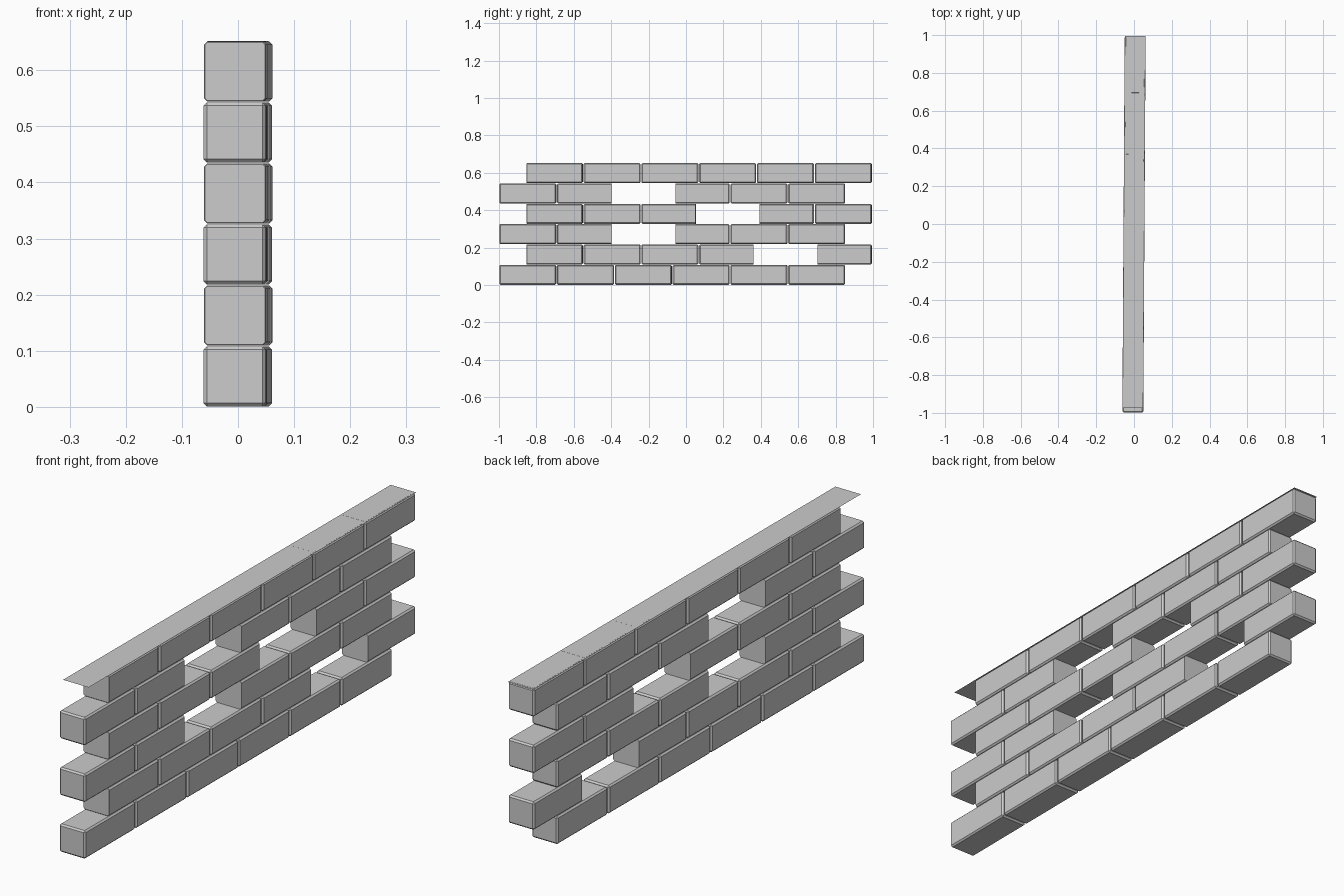
import bpy, bmesh, math
from mathutils import Matrix, Vector

if "Cube" in bpy.data.objects:
    bpy.data.objects.remove(bpy.data.objects["Cube"])

PITCH_Y, PITCH_Z = 0.309, 0.1087      # brick spacing along the wall / per course
LENGTH, WIDTH, HEIGHT = 0.304, 0.111, 0.1075
BEVEL = 0.006
MISSING = {(1, 4), (2, 2), (3, 3), (4, 2)}   # (course, brick) holes
TILT = Matrix.Rotation(-0.0062, 4, 'Z')      # wall is turned very slightly


def finish(bm, name):
    bm.transform(TILT)
    bmesh.ops.recalc_face_normals(bm, faces=bm.faces[:])
    mesh = bpy.data.meshes.new(name)
    bm.to_mesh(mesh)
    bm.free()
    obj = bpy.data.objects.new(name, mesh)
    bpy.context.collection.objects.link(obj)


def cut_end(bm, y, direction):
    """Saw an end off square."""
    geom = bm.verts[:] + bm.edges[:] + bm.faces[:]
    res = bmesh.ops.bisect_plane(bm, geom=geom, plane_co=(0, y, 0),
                                 plane_no=(0, direction, 0), clear_outer=True)
    edges = [e for e in res['geom_cut'] if isinstance(e, bmesh.types.BMEdge)]
    bmesh.ops.contextual_create(bm, geom=edges)


def brick(course, i):
    start = -0.998 if course % 2 == 0 else -0.856
    y0 = start + i * PITCH_Y
    centre = Vector((0, y0 + LENGTH / 2, (course + 0.5) * PITCH_Z))
    bm = bmesh.new()
    bmesh.ops.create_cube(bm, size=1, matrix=Matrix.Translation(centre)
                          @ Matrix.Diagonal((WIDTH, LENGTH, HEIGHT, 1)))
    bmesh.ops.bevel(bm, geom=bm.edges[:], offset=BEVEL, segments=1,
                    affect='EDGES')
    # square ends beside holes and on the stepped-back courses
    if (course, i - 1) in MISSING:
        cut_end(bm, y0 + 0.014, -1)
    elif course % 2 and i == 0:
        cut_end(bm, y0 + 0.004, -1)
    if (course, i + 1) in MISSING:
        cut_end(bm, y0 + LENGTH - 0.014, 1)
    bm.normal_update()
    finish(bm, f"brick_{course}_{i}")


# courses of bricks in running bond
for course in range(6):
    for i in range(6):
        if (course, i) not in MISSING:
            brick(course, i)

# thin continuous capping sheet that overhangs the stepped end
bm = bmesh.new()
half, z = WIDTH / 2 - 0.001, 6 * PITCH_Z
bm.faces.new([bm.verts.new(p) for p in (
    (-half, -0.975, z), (half, -0.975, z), (half, 0.995, z - 0.001), (-half, 0.995, z - 0.001))])
finish(bm, "capping_sheet")
